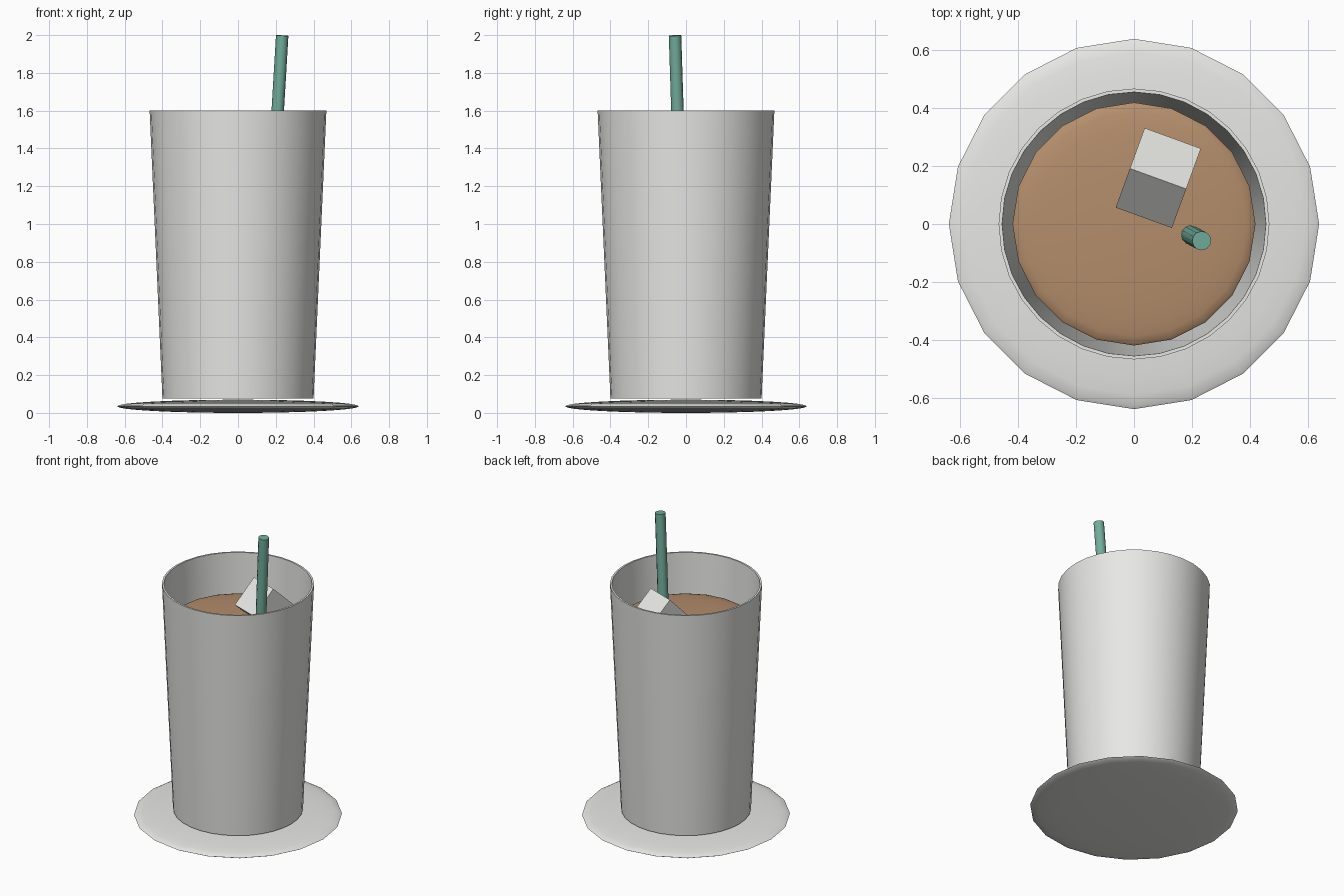
import bpy, bmesh, math
from mathutils import Vector, Matrix

if "Cube" in bpy.data.objects:
    bpy.data.objects.remove(bpy.data.objects["Cube"])


def material(name, rgb):
    m = bpy.data.materials.new(name)
    m.diffuse_color = (*rgb, 1.0)
    m.use_nodes = True
    m.node_tree.nodes["Principled BSDF"].inputs["Base Color"].default_value = m.diffuse_color
    return m


WHITE = material("off_white", (0.80, 0.80, 0.78))
BROWN = material("milky_brown", (0.46, 0.27, 0.15))
GREEN = material("soft_green", (0.17, 0.42, 0.33))


def finish(name, bm, mat, smooth_angle=None):
    bmesh.ops.recalc_face_normals(bm, faces=bm.faces)
    mesh = bpy.data.meshes.new(name)
    bm.to_mesh(mesh)
    bm.free()
    mesh.materials.append(mat)
    ob = bpy.data.objects.new(name, mesh)
    bpy.context.collection.objects.link(ob)
    if smooth_angle:
        bpy.ops.object.select_all(action='DESELECT')
        ob.select_set(True)
        bpy.context.view_layer.objects.active = ob
        bpy.ops.object.shade_smooth_by_angle(angle=math.radians(smooth_angle))
    return ob


def flat_disc(name, radius, half_height, z, mat):
    """Squashed sphere with twenty sides."""
    bm = bmesh.new()
    bmesh.ops.create_uvsphere(bm, u_segments=20, v_segments=16, radius=1)
    bmesh.ops.transform(bm, verts=bm.verts,
                        matrix=Matrix.Translation((0, 0, z)) @ Matrix.Diagonal((radius, radius, half_height, 1)))
    return finish(name, bm, mat, 80)


# Saucer and drink surface
flat_disc("saucer", 0.64, 0.035, 0.035, WHITE)
flat_disc("drink", 0.42, 0.035, 1.335, BROWN)

# Glass: thin tapered wall with a floor, spun from its profile
profile = [(0, 0.075), (0.40, 0.075), (0.468, 1.6), (0.456, 1.6), (0.388, 0.09), (0, 0.09)]
bm = bmesh.new()
verts = [bm.verts.new((r, 0, z)) for r, z in profile]
edges = [bm.edges.new(pair) for pair in zip(verts, verts[1:])]
bmesh.ops.spin(bm, geom=verts + edges, cent=(0, 0, 0), axis=(0, 0, 1),
               angle=math.tau, steps=32, use_duplicate=False)
bmesh.ops.remove_doubles(bm, verts=bm.verts, dist=0.0005)
finish("glass", bm, WHITE, 30)

# Ice cube, tipped onto an edge
bm = bmesh.new()
bmesh.ops.create_cube(bm, size=0.207)
bmesh.ops.transform(bm, verts=bm.verts,
                    matrix=Matrix.Translation((0.084, 0.159, 1.42))
                    @ Matrix.Rotation(math.radians(-20), 4, 'Z')
                    @ Matrix.Rotation(math.radians(46), 4, 'X'))
finish("ice_cube", bm, WHITE)

# Leaning straw
top = Vector((0.234, -0.058, 1.998))
low = Vector((0.151, -0.014, 0.6))
axis = top - low
bm = bmesh.new()
bmesh.ops.create_cone(bm, cap_ends=True, segments=12, radius1=0.033, radius2=0.033, depth=axis.length)
bmesh.ops.transform(bm, verts=bm.verts,
                    matrix=Matrix.Translation((top + low) / 2) @ axis.to_track_quat('Z', 'Y').to_matrix().to_4x4())
finish("straw", bm, GREEN, 40)
